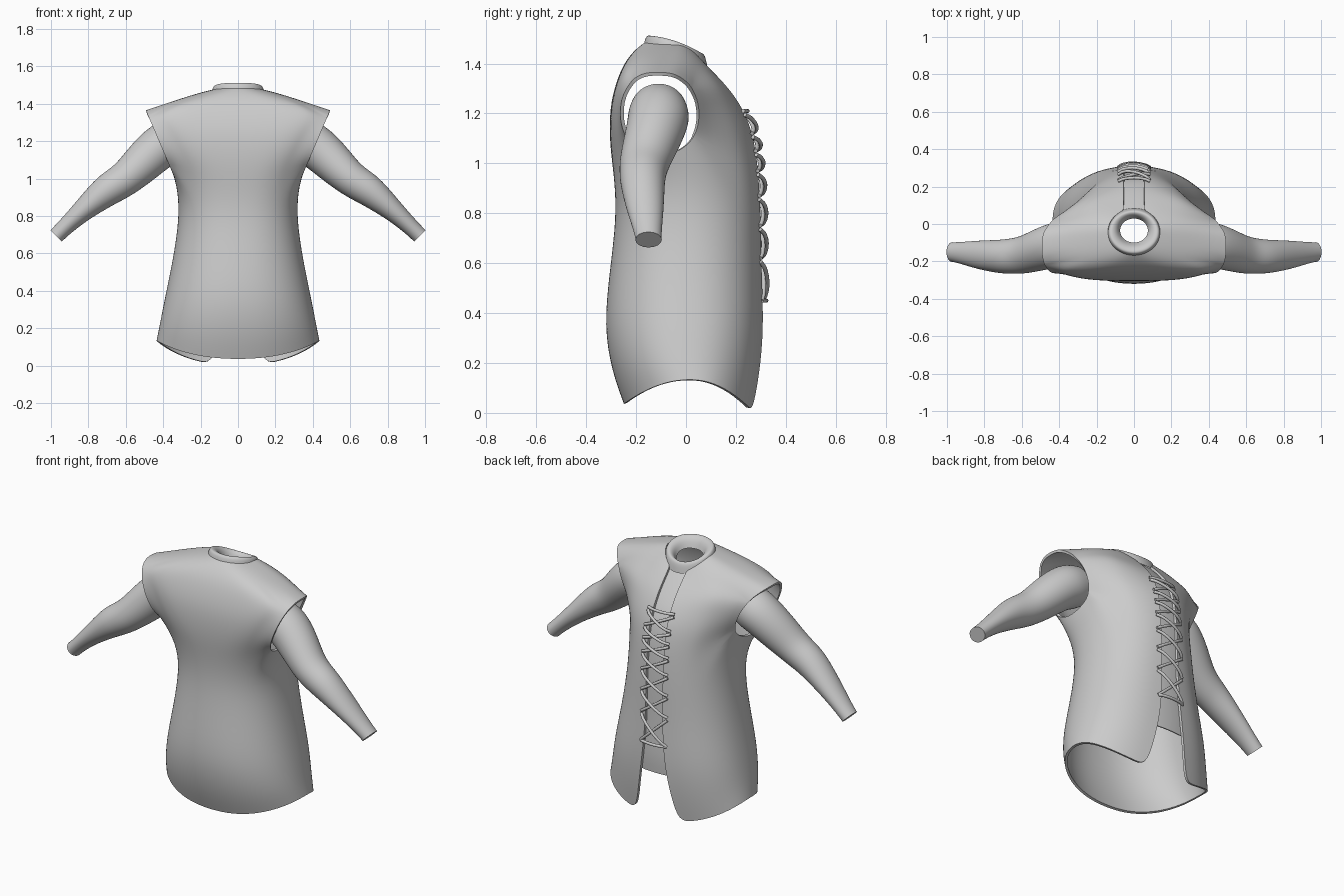
import bpy, bmesh, math
from mathutils import Vector

if "Cube" in bpy.data.objects:
    bpy.data.objects.remove(bpy.data.objects["Cube"], do_unlink=True)

grey = bpy.data.materials.new("plain_grey")
grey.use_nodes = True
grey.diffuse_color = (0.6, 0.6, 0.6, 1)
grey.node_tree.nodes["Principled BSDF"].inputs["Base Color"].default_value = (0.6, 0.6, 0.6, 1)


def finish(name, grid, closed=False, cap=False, skip=None, mirror=False, levels=2, thick=0):
    """Skin a grid of points (rows of equal length) and apply its modifiers."""
    bm = bmesh.new()
    rows = [[bm.verts.new(p) for p in row] for row in grid]
    n = len(rows[0])
    for k in range(len(rows) - 1):
        for j in range(n if closed else n - 1):
            if skip and skip(k, j):
                continue
            i = (j + 1) % n
            bm.faces.new((rows[k][j], rows[k + 1][j], rows[k + 1][i], rows[k][i]))
    if cap:
        bm.faces.new(rows[-1])
    bmesh.ops.delete(bm, geom=[v for v in bm.verts if not v.link_faces], context="VERTS")
    me = bpy.data.meshes.new(name)
    bm.to_mesh(me)
    bm.free()
    me.materials.append(grey)
    ob = bpy.data.objects.new(name, me)
    bpy.context.collection.objects.link(ob)
    bpy.ops.object.select_all(action="DESELECT")
    bpy.context.view_layer.objects.active = ob
    ob.select_set(True)
    if mirror:
        ob.modifiers.new("Mirror", "MIRROR").merge_threshold = 0.002
    ob.modifiers.new("Smooth", "SUBSURF").levels = levels
    if thick:
        solid = ob.modifiers.new("Thickness", "SOLIDIFY")
        solid.thickness, solid.offset = thick, -1
    for m in list(ob.modifiers):
        bpy.ops.object.modifier_apply(modifier=m.name)
    bpy.ops.object.shade_smooth_by_angle(angle=math.radians(40))
    return ob


def lerp(a, b, t):
    return a + (b - a) * t


# Vest sections: half width, y front, y back, z side, z front, z back,
# middle y, front roundness, back roundness
SECTIONS = [
    (0.437, -0.25, 0.275, 0.135, 0.035, 0.0, 0.02, 2.2, 2.3),
    (0.42, -0.30, 0.30, 0.22, 0.17, 0.15, 0.0, 2.2, 2.3),
    (0.395, -0.33, 0.315, 0.35, 0.35, 0.34, 0.0, 2.2, 2.3),
    (0.35, -0.308, 0.305, 0.56, 0.56, 0.56, 0.0, 2.2, 2.2),
    (0.316, -0.28, 0.303, 0.78, 0.78, 0.78, 0.0, 2.3, 2.1),
    (0.322, -0.287, 0.297, 0.93, 0.93, 0.93, -0.03, 2.5, 2.0),
    (0.345, -0.302, 0.287, 1.03, 1.04, 1.04, -0.05, 2.8, 1.9),
    (0.40, -0.308, 0.267, 1.14, 1.14, 1.14, -0.07, 3.5, 1.8),
    (0.45, -0.302, 0.228, 1.26, 1.25, 1.225, -0.08, 4.2, 1.7),
    (0.49, -0.272, 0.185, 1.36, 1.35, 1.285, -0.08, 5.0, 1.7),
    (0.36, -0.24, 0.145, 1.41, 1.415, 1.33, -0.07, 3.5, 1.8),
    (0.22, -0.20, 0.11, 1.455, 1.46, 1.365, -0.05, 2.5, 2.0),
    (0.14, -0.165, 0.082, 1.475, 1.485, 1.39, -0.04, 2.0, 2.0),
]
COLS = 16
ARM_COLS, ARM_ROWS = (4, 11), (6, 9)


def back_y(z):
    """Depth of the laced side at a height."""
    for a, b in zip(SECTIONS, SECTIONS[1:]):
        if z <= b[5]:
            return lerp(a[2], b[2], (z - a[5]) / (b[5] - a[5]))
    return SECTIONS[-1][2]


def gap(z):
    return 0.055 + 0.085 * max(0, 1 - z / 0.5) ** 1.3


def vest_row(k):
    a, yf, yb, zs, zf, zb, ym, nf, nb = SECTIONS[k]
    start = math.acos((gap(zb) / a) ** (nb / 2))
    row = []
    for j in range(COLS + 1):
        t = lerp(start, -math.pi / 2, j / COLS)
        c, s = max(0, math.cos(t)), math.sin(t)
        n, ye, ze = (nb, yb, zb) if s > 0 else (nf, yf, zf)
        f = abs(s) ** (2 / n)
        x, y, z = a * c ** (2 / n), lerp(ym, ye, f), lerp(zs, ze, f * f)
        if j == COLS:
            x = 0
        # Round the armhole edge onto an ellipse
        in_rows = ARM_ROWS[0] <= k <= ARM_ROWS[1]
        in_cols = ARM_COLS[0] <= j <= ARM_COLS[1]
        if in_rows and in_cols and (k in ARM_ROWS or j in ARM_COLS):
            q = math.atan2(z - 1.2, y + 0.11)
            y, z = -0.11 + 0.168 * math.cos(q), 1.2 + 0.172 * math.sin(q)
            x = lerp(0.35, 0.495, (z - 1.03) / 0.34) - 0.4 * max(0, y + 0.06)
        row.append((x, y, z))
    return row


def armhole(k, j):
    return ARM_ROWS[0] <= k < ARM_ROWS[1] and ARM_COLS[0] <= j < ARM_COLS[1]


finish("vest", [vest_row(k) for k in range(len(SECTIONS))],
       skip=armhole, mirror=True, thick=0.014)

# Collar: half width, y front, y back, z front, z back
collar = []
for a, yf, yb, zf, zb in [(0.147, -0.172, 0.088, 1.47, 1.38), (0.14, -0.164, 0.08, 1.505, 1.425),
                          (0.127, -0.15, 0.068, 1.517, 1.445), (0.092, -0.118, 0.045, 1.498, 1.432),
                          (0.075, -0.10, 0.03, 1.45, 1.39)]:
    ring = []
    for j in range(24):
        t = -math.tau * j / 24
        c, s = math.cos(t), math.sin(t)
        ring.append((a * c, lerp(yf, yb, (s + 1) / 2), lerp(zf, zb, (s + 1) / 2) + 0.014 * c * c))
    collar.append(ring)
finish("collar", collar, closed=True)

# Inner panel behind the lacing
panel = []
for i in range(15):
    z = lerp(0.27, 1.4, i / 14)
    half = lerp(0.13, 0.09, i / 14)
    panel.append([(x * half, back_y(z) - 0.024 - 0.8 * (x * half) ** 2, z - 0.008 * (z > 1.2))
                  for x in (1, 0.5, 0, -0.5, -1)])
finish("inner_panel", panel, levels=1, thick=0.006)

# Sleeves: centre x, y, z, radius across, radius in depth
STATIONS = [
    (0.32, -0.11, 1.215, 0.115, 0.115), (0.37, -0.11, 1.195, 0.125, 0.125),
    (0.425, -0.112, 1.165, 0.12, 0.125), (0.505, -0.135, 1.09, 0.112, 0.118),
    (0.59, -0.165, 1.007, 0.096, 0.104), (0.655, -0.172, 0.965, 0.092, 0.096),
    (0.715, -0.175, 0.928, 0.086, 0.092), (0.835, -0.165, 0.825, 0.058, 0.078),
    (0.92, -0.155, 0.745, 0.046, 0.06), (0.968, -0.15, 0.698, 0.044, 0.053),
    (0.972, -0.15, 0.694, 0.044, 0.053),
]
sleeve = []
for i, (x, y, z, r, d) in enumerate(STATIONS):
    p, q = STATIONS[max(0, i - 1)], STATIONS[min(len(STATIONS) - 1, i + 1)]
    along = Vector((q[0] - p[0], 0, q[2] - p[2])).normalized()
    up = Vector((-along.z, 0, along.x))
    sleeve.append([Vector((x, y, z)) + up * (r * math.sin(t)) + Vector((0, d * math.cos(t), 0))
                   for t in (-math.tau * j / 16 for j in range(16))])
finish("sleeves", sleeve, closed=True, cap=True, mirror=True)

# Crossed laces with a bar at each end
laces = bpy.data.curves.new("laces", "CURVE")
laces.dimensions = "3D"
laces.bevel_depth, laces.bevel_resolution, laces.use_fill_caps = 0.0085, 2, True
laces.materials.append(grey)


def strand(x0, z0, x1, z1, lift):
    sp = laces.splines.new("POLY")
    sp.points.add(8)
    for i, pt in enumerate(sp.points):
        t = i / 8
        z = lerp(z0, z1, t)
        bow = math.sin(math.pi * t)
        pt.co = (lerp(x0, x1, t), back_y(z) - 0.006 + lift * bow ** 0.6, z, 1)
    sp.use_smooth = True


HEIGHTS = [0.45, 0.62, 0.75, 0.87, 0.97, 1.05, 1.12, 1.21]
W = 0.085
for lo, hi in zip(HEIGHTS, HEIGHTS[1:]):
    strand(-W, lo, W, hi - 0.015, 0.026)
    strand(W, lo, -W, hi - 0.015, 0.012)
for z in (HEIGHTS[0], HEIGHTS[-1]):
    strand(-W, z, W, z, 0.018)
bpy.context.collection.objects.link(bpy.data.objects.new("laces", laces))
